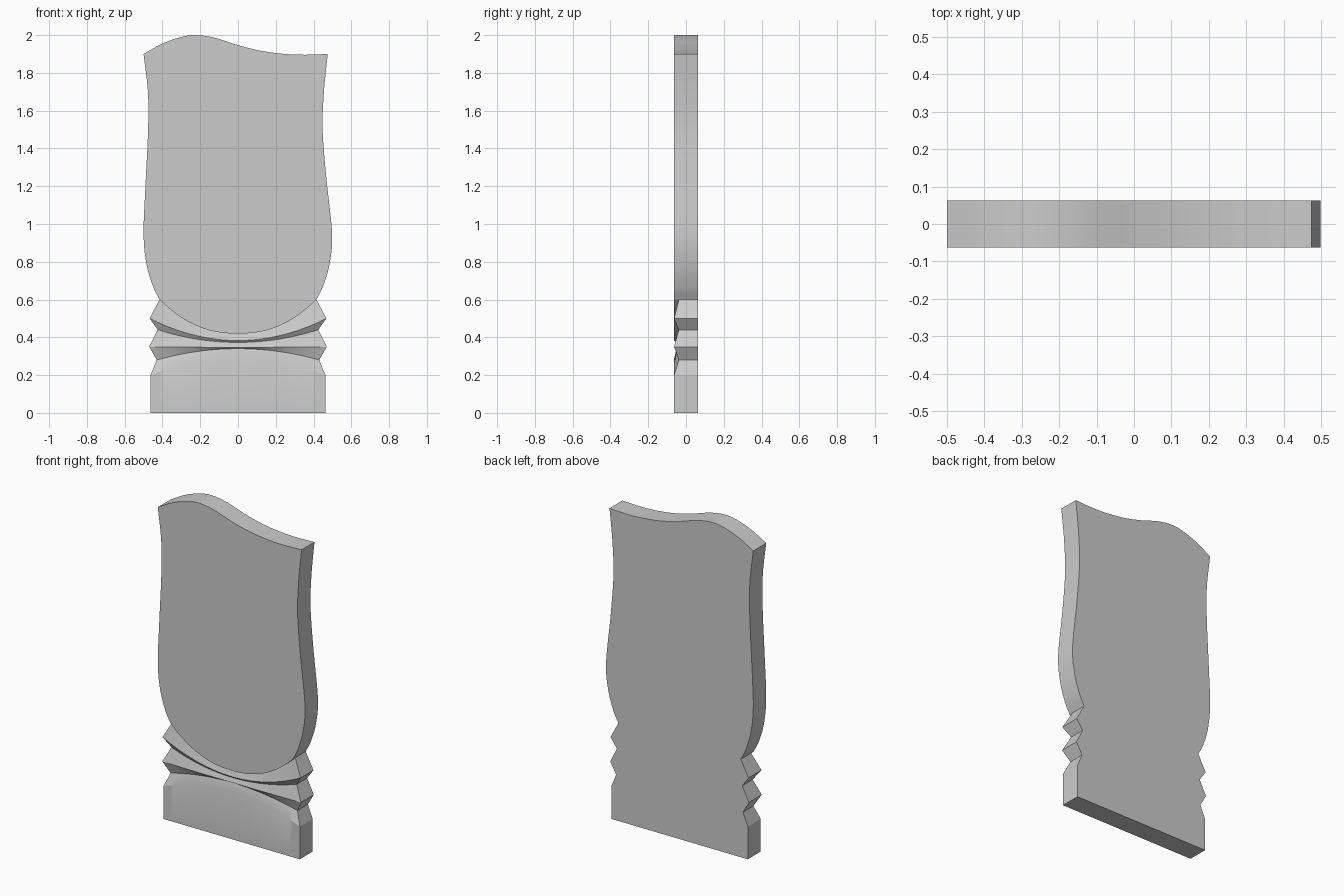
import bpy, bmesh, math
from mathutils import Vector

if "Cube" in bpy.data.objects:
    bpy.data.objects.remove(bpy.data.objects["Cube"])

F, B, N = -0.0625, 0.0625, 40      # front plane, back plane, columns


def smooth(pts, n=8):
    """Catmull-Rom curve through 2D points."""
    p = [Vector(q) for q in pts]
    p = [2 * p[0] - p[1]] + p + [2 * p[-1] - p[-2]]
    out = []
    for a, b, c, d in zip(p, p[1:], p[2:], p[3:]):
        for i in range(n):
            t = i / n
            out.append(0.5 * (2*b + (c-a)*t + (2*a-5*b+4*c-d)*t*t + (3*b-a-3*c+d)*t**3))
    return out + [p[-2]]


bm = bmesh.new()


def strip(a, b):
    """Quads between two equally long vertex rows."""
    for i in range(len(a) - 1):
        bm.faces.new((a[i], a[i+1], b[i+1], b[i]))


def row(half, z_end, z_mid, y_end, y_mid, power=2):
    """Arched row of vertices across the front, left to right."""
    out = []
    for i in range(N + 1):
        t = 2 * i / N - 1
        k = abs(t) ** power
        out.append(bm.verts.new((t * half, y_mid + (y_end - y_mid) * k,
                                 z_mid + (z_end - z_mid) * k)))
    return out


# carved moulding of the base: ridges and grooves
rows = [row(0.463, 0, 0, F, F),
        row(0.463, 0.20, 0.29, F, F),
        row(0.43, 0.28, 0.34, -0.038, -0.05),
        row(0.47, 0.35, 0.347, F, F),
        row(0.425, 0.44, 0.373, -0.038, -0.053),
        row(0.468, 0.50, 0.383, F, F),
        row(0.415, 0.60, 0.42, -0.038, -0.05, 2.3)]
for a, b in zip(rows, rows[1:]):
    strip(a, b)

# step from moulding out to the rounded foot of the slab
foot = row(0.415, 0.60, 0.42, F, F, 2.3)
strip(rows[-1], foot)

# wavy slab outline: left side, top, right side
left = smooth([(-0.415, 0.6), (-0.45, 0.67), (-0.485, 0.79), (-0.5, 0.95), (-0.49, 1.2),
               (-0.476, 1.5), (-0.477, 1.7), (-0.5, 1.9)])
top = smooth([(-0.5, 1.9), (-0.4, 1.955), (-0.3, 1.99), (-0.22, 2.0), (-0.12, 1.985),
              (0, 1.947), (0.12, 1.917), (0.25, 1.9), (0.36, 1.896), (0.475, 1.9)])
right = smooth([(0.475, 1.9), (0.455, 1.7), (0.448, 1.5), (0.467, 1.25), (0.498, 0.95),
                (0.485, 0.79), (0.45, 0.67), (0.415, 0.6)])
line = (left + top[1:] + right[1:])[1:-1]
outer = [foot[0]] + [bm.verts.new((p.x, F, p.y)) for p in line] + [foot[-1]]
outer_back = [bm.verts.new((v.co.x, B, v.co.z)) for v in outer]
strip(outer, outer_back)
bm.faces.new(outer + foot[-2:0:-1])

# notched sides and bottom of the base
ends = {}
for k in (0, -1):
    edge = [r[k] for r in rows]
    ends[k] = [bm.verts.new((v.co.x, B, v.co.z)) for v in edge[:-1]] + [outer_back[k]]
    strip(edge, ends[k])
bm.faces.new(rows[0] + [ends[-1][0], ends[0][0]])

# flat back
bm.faces.new(ends[0] + outer_back[1:-1] + ends[-1][::-1])

bmesh.ops.recalc_face_normals(bm, faces=bm.faces)
mesh = bpy.data.meshes.new("carved_headstone")
bm.to_mesh(mesh)
bm.free()
stone = bpy.data.objects.new("carved_headstone", mesh)
bpy.context.collection.objects.link(stone)
bpy.context.view_layer.objects.active = stone
stone.select_set(True)
bpy.ops.object.shade_smooth_by_angle(angle=math.radians(20))
